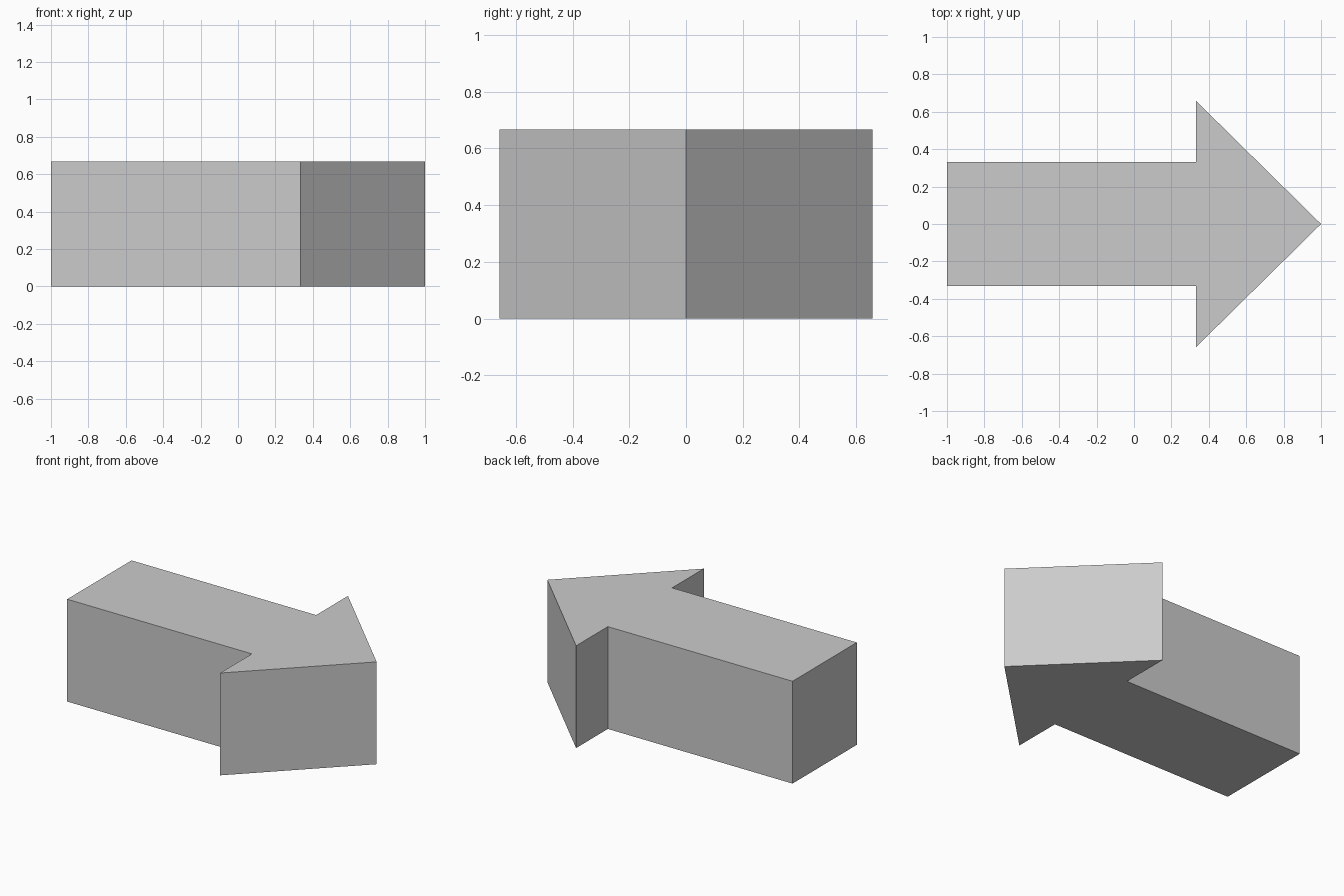
import bpy, bmesh

if "Cube" in bpy.data.objects:
    bpy.data.objects.remove(bpy.data.objects["Cube"])

HEIGHT = 0.667
NECK_X = 0.332      # where the shaft meets the head
SHAFT_HALF = 0.331
HEAD_HALF = 0.658

# Half outline from tail to tip, mirrored across the x axis
half = [(-1, SHAFT_HALF), (NECK_X, SHAFT_HALF), (NECK_X, HEAD_HALF)]
outline = [(x, -y) for x, y in half] + [(1, 0)] + half[::-1]

# Arrow block: flat outline extruded upwards
bm = bmesh.new()
base = bm.faces.new([bm.verts.new((x, y, 0)) for x, y in outline])
top = bmesh.ops.extrude_face_region(bm, geom=[base], use_keep_orig=True)["geom"]
bmesh.ops.translate(bm, vec=(0, 0, HEIGHT),
                    verts=[v for v in top if isinstance(v, bmesh.types.BMVert)])
bmesh.ops.recalc_face_normals(bm, faces=bm.faces)

mesh = bpy.data.meshes.new("arrow_block")
bm.to_mesh(mesh)
bm.free()
bpy.context.collection.objects.link(bpy.data.objects.new("arrow_block", mesh))
